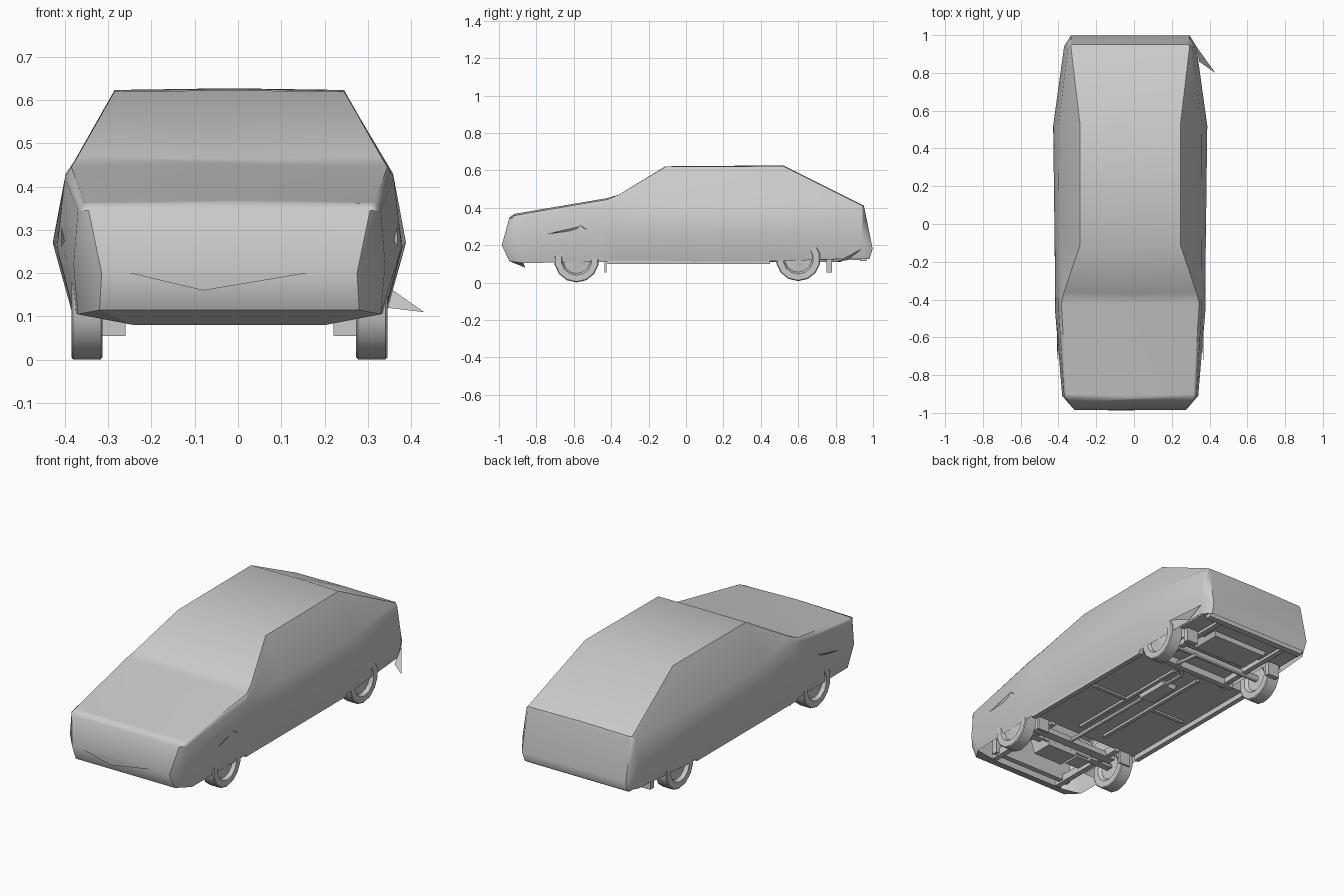
import bpy, bmesh, math
from mathutils import Vector

if "Cube" in bpy.data.objects:
    bpy.data.objects.remove(bpy.data.objects["Cube"])

CX = -0.02  # body centreline


def finish(bm, name, smooth=None):
    bmesh.ops.recalc_face_normals(bm, faces=bm.faces)
    me = bpy.data.meshes.new(name)
    bm.to_mesh(me)
    bm.free()
    ob = bpy.data.objects.new(name, me)
    bpy.context.collection.objects.link(ob)
    if smooth:
        bpy.ops.object.select_all(action='DESELECT')
        ob.select_set(True)
        bpy.context.view_layer.objects.active = ob
        bpy.ops.object.shade_smooth_by_angle(angle=math.radians(smooth))
    return ob


def box(name, x0, x1, y0, y1, z0, z1, taper=1.0):
    """Box in car coordinates; taper scales the lower face."""
    bm = bmesh.new()
    bmesh.ops.create_cube(bm, size=1)
    for v in bm.verts:
        t = taper if v.co.z < 0 else 1
        v.co = Vector((CX + (x0 + x1) / 2 + v.co.x * (x1 - x0) * t,
                       (y0 + y1) / 2 + v.co.y * (y1 - y0) * t,
                       (z0 + z1) / 2 + v.co.z * (z1 - z0)))
    return finish(bm, name)


def pair(name, x0, x1, *rest):
    box(name + "_right", x0, x1, *rest)
    box(name + "_left", -x1, -x0, *rest)


def panel(name, pts):
    bm = bmesh.new()
    bm.faces.new([bm.verts.new(p) for p in pts])
    return finish(bm, name)


def lathe(name, profile, centre, side=1, seg=14):
    """Spin an (x, radius) profile around the x axis."""
    bm = bmesh.new()
    vs = [bm.verts.new((side * x, 0, r)) for x, r in profile]
    es = [bm.edges.new(e) for e in zip(vs, vs[1:])]
    bmesh.ops.spin(bm, geom=vs + es, cent=(0, 0, 0), axis=(1, 0, 0),
                   angle=2 * math.pi, steps=seg)
    bmesh.ops.remove_doubles(bm, verts=bm.verts, dist=1e-4)
    bmesh.ops.translate(bm, verts=bm.verts, vec=centre)
    return finish(bm, name, 35)


def tube(name, pts, r):
    cu = bpy.data.curves.new(name, 'CURVE')
    cu.dimensions = '3D'
    cu.bevel_depth = r
    cu.bevel_resolution = 1
    cu.use_fill_caps = True
    sp = cu.splines.new('POLY')
    sp.points.add(len(pts) - 1)
    for p, c in zip(sp.points, pts):
        p.co = (c[0] + CX, c[1], c[2], 1)
    ob = bpy.data.objects.new(name, cu)
    bpy.context.collection.objects.link(ob)


# Body shell: stations of (y, half width, z) for sill, bulge, belt, top edge, crown
stations = [
    [(-.945, .30, .115), (-.985, .295, .20), (-.945, .325, .345), (-.915, .325, .36), (-.925, 0, .364)],
    [(-.87, .35, .105), (-.91, .36, .22), (-.91, .35, .345), (-.90, .335, .363), (-.91, 0, .369)],
    [(-.46, .36, .11), (-.46, .398, .26), (-.44, .38, .42), (-.42, .365, .445), (-.42, 0, .452)],
    [(-.38, .36, .11), (-.38, .398, .26), (-.38, .378, .43), (-.36, .35, .470), (-.37, 0, .464)],
    [(-.11, .36, .11), (-.11, .400, .26), (-.11, .377, .42), (-.11, .265, .620), (-.11, 0, .622)],
    [(.52, .365, .115), (.52, .408, .27), (.52, .380, .42), (.52, .265, .623), (.52, 0, .627)],
    [(.93, .345, .13), (.94, .350, .24), (.935, .330, .395), (.945, .315, .410), (.945, 0, .415)],
    [(.980, .31, .125), (.998, .315, .18), (.955, .31, .395), (.95, .305, .410), (.95, 0, .414)],
]
bm = bmesh.new()
rows = []
for st in stations:
    ring = [(CX + w, y, z) for y, w, z in st] + [(CX - w, y, z) for y, w, z in st[-2::-1]]
    rows.append([bm.verts.new(p) for p in ring])
for a, b in zip(rows, rows[1:]):
    for k in range(8):
        bm.faces.new((a[k], a[k + 1], b[k + 1], b[k]))
for r in (rows[0], rows[-1]):  # nose and tail bands
    for k in range(2):
        bm.faces.new((r[k], r[k + 1], r[7 - k], r[8 - k]))
    bm.faces.new((r[2], r[3], r[4], r[5], r[6]))
body = finish(bm, "body_shell", 42)
body.modifiers.new("even_shading", 'WEIGHTED_NORMAL').keep_sharp = True

# Lower bodywork
panel("front_valance", [(CX - .30, -.945, .115), (CX + .30, -.945, .115), (CX + .22, -.86, .08), (CX - .22, -.86, .08)])
for s in (-1, 1):
    panel("front_valance_corner", [(CX + s * .30, -.945, .115), (CX + s * .35, -.87, .105), (CX + s * .22, -.86, .08)])
pair("sill", .335, .362, -.42, .45, .100, .135)
box("rear_valance", -.31, .31, .93, .965, .115, .15)
panel("front_intake", [(-.25, -.988, .20), (.16, -.988, .20), (-.08, -.985, .16)])
panel("rear_corner_flap", [(.33, .94, .18), (.345, .86, .12), (.43, .80, .11)])
for s in (-1, 1):
    x = CX + s * .388
    panel("front_fender_crease", [(x, -.74, .26), (x, -.57, .30), (x - s * .01, -.59, .28)])
    panel("fender_trim", [(x, -.57, .31), (x, -.45, .23), (x - s * .01, -.50, .25)])

# Wheels with dished hubs
tyre = [(-.02, .0), (-.02, .065), (-.035, .08), (-.035, .115), (-.031, .12),
        (.033, .12), (.037, .115), (.037, .082), (.018, .072), (.022, .03), (.03, .0)]
for s, side in ((1, "right"), (-1, "left")):
    for y, z, end in ((-.585, .121, "front"), (.60, .128, "rear")):
        lathe(f"{end}_{side}_wheel", tyre, (CX + s * .328, y, z), s)

# Wheel wells, open to the outside
for s in (-1, 1):
    for y in (-.585, .60):
        bm = bmesh.new()
        arc = [(y + .15 * math.cos(math.pi * i / 8), .13 + .15 * math.sin(math.pi * i / 8)) for i in range(9)]
        inn = [bm.verts.new((CX + s * .26, p, q)) for p, q in arc]
        out = [bm.verts.new((CX + s * .345, p, q)) for p, q in arc]
        for k in range(8):
            bm.faces.new((inn[k], inn[k + 1], out[k + 1], out[k]))
        bm.faces.new(inn)
        finish(bm, "wheel_well", 40)

# Mud flaps
pair("front_mud_flap", .24, .31, -.437, -.425, .055, .13)
pair("rear_mud_flap", .24, .31, .75, .78, .055, .13)

# Floor pan, split around the wheel wells
box("cabin_floor", -.35, .35, -.42, .45, .128, .136)
box("rear_floor", -.26, .26, .45, .75, .15, .158)
box("boot_floor", -.33, .33, .75, .95, .135, .143)
box("firewall", -.35, .35, -.43, -.42, .128, .42)
pair("floor_rib", .07, .09, -.36, .40, .115, .13)
pair("floor_cross_rib", .09, .30, .00, .02, .118, .13)
pair("chassis_rail", .20, .23, -.90, -.42, .11, .15)
pair("rear_rail", .20, .23, .42, .93, .12, .155)
box("rear_cross_member", -.26, .26, .44, .47, .112, .15)
box("fuel_tank", -.18, .18, .66, .84, .11, .15, .9)

# Engine bay underside and running gear
box("engine_sump", -.10, .14, -.72, -.56, .10, .26, .75)
box("gearbox", -.19, -.08, -.70, -.58, .11, .22, .8)
box("front_cross_member", -.26, .26, -.54, -.49, .105, .135)
box("radiator", -.25, .25, -.87, -.84, .12, .33)
pair("control_arm", .16, .30, -.60, -.56, .105, .12)
tube("front_drive_shaft", [(-.31, -.585, .13), (.31, -.585, .13)], .012)
tube("rear_axle", [(-.31, .60, .128), (.31, .60, .128)], .018)
tube("exhaust_pipe", [(.03, -.55, .12), (.03, .40, .117), (.12, .48, .12), (.12, .62, .105)], .011)
box("silencer", -.035, .055, .08, .28, .105, .128, .9)
